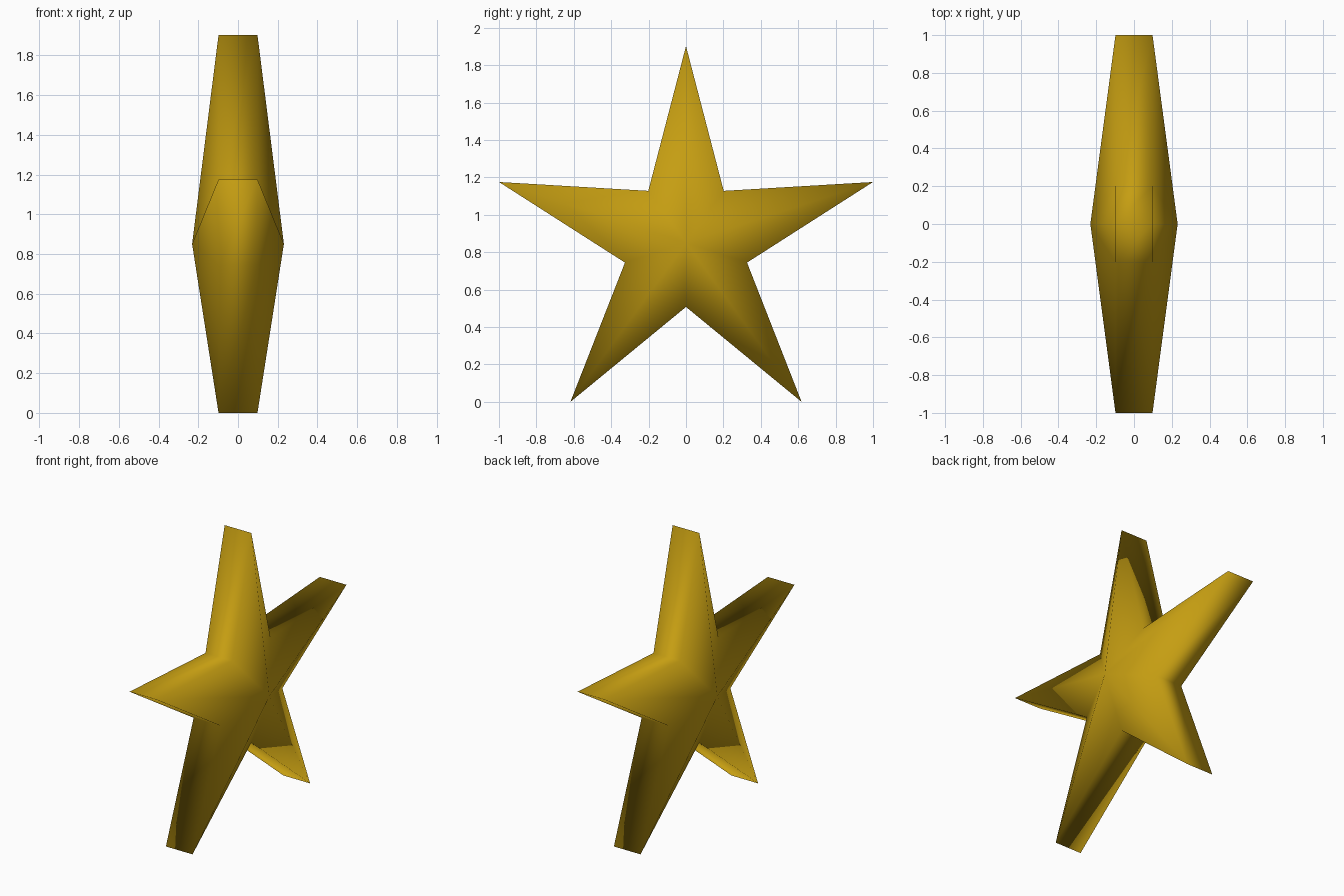
import bpy, bmesh, math

if "Cube" in bpy.data.objects:
    bpy.data.objects.remove(bpy.data.objects["Cube"])

OUTER = 2 / (2 * math.sin(math.radians(72)))   # tip radius, gives a width of 2
INNER = 0.343                                  # notch radius
RIM, BULGE = 0.098, 0.231                      # half thickness at rim and centre
CENTRE_Z = OUTER * math.cos(math.radians(36))

gold = bpy.data.materials.new("gold")
gold.diffuse_color = (0.56, 0.34, 0.006, 1)
gold.use_nodes = True
gold.node_tree.nodes["Principled BSDF"].inputs["Base Color"].default_value = gold.diffuse_color

bm = bmesh.new()


def star_side(side):
    """Outline ring and raised centre point of one side."""
    ring = []
    for i in range(10):
        r = INNER if i % 2 else OUTER
        a = math.radians(36 * i)
        ring.append(bm.verts.new((side * RIM, r * math.sin(a),
                                  CENTRE_Z + r * math.cos(a))))
    return ring, bm.verts.new((side * BULGE, 0, CENTRE_Z))


right, right_peak = star_side(1)
left, left_peak = star_side(-1)

# Sloping facets on both sides and the rim wall between them
for i in range(10):
    j = (i + 1) % 10
    bm.faces.new((right[i], right[j], right_peak))
    bm.faces.new((left[j], left[i], left_peak))
    bm.faces.new((right[j], right[i], left[i], left[j]))

bmesh.ops.recalc_face_normals(bm, faces=bm.faces[:])
for f in bm.faces:
    f.smooth = True   # the whole star is softly shaded, rim included

mesh = bpy.data.meshes.new("star")
bm.to_mesh(mesh)
bm.free()
mesh.materials.append(gold)
star = bpy.data.objects.new("star", mesh)
bpy.context.collection.objects.link(star)
